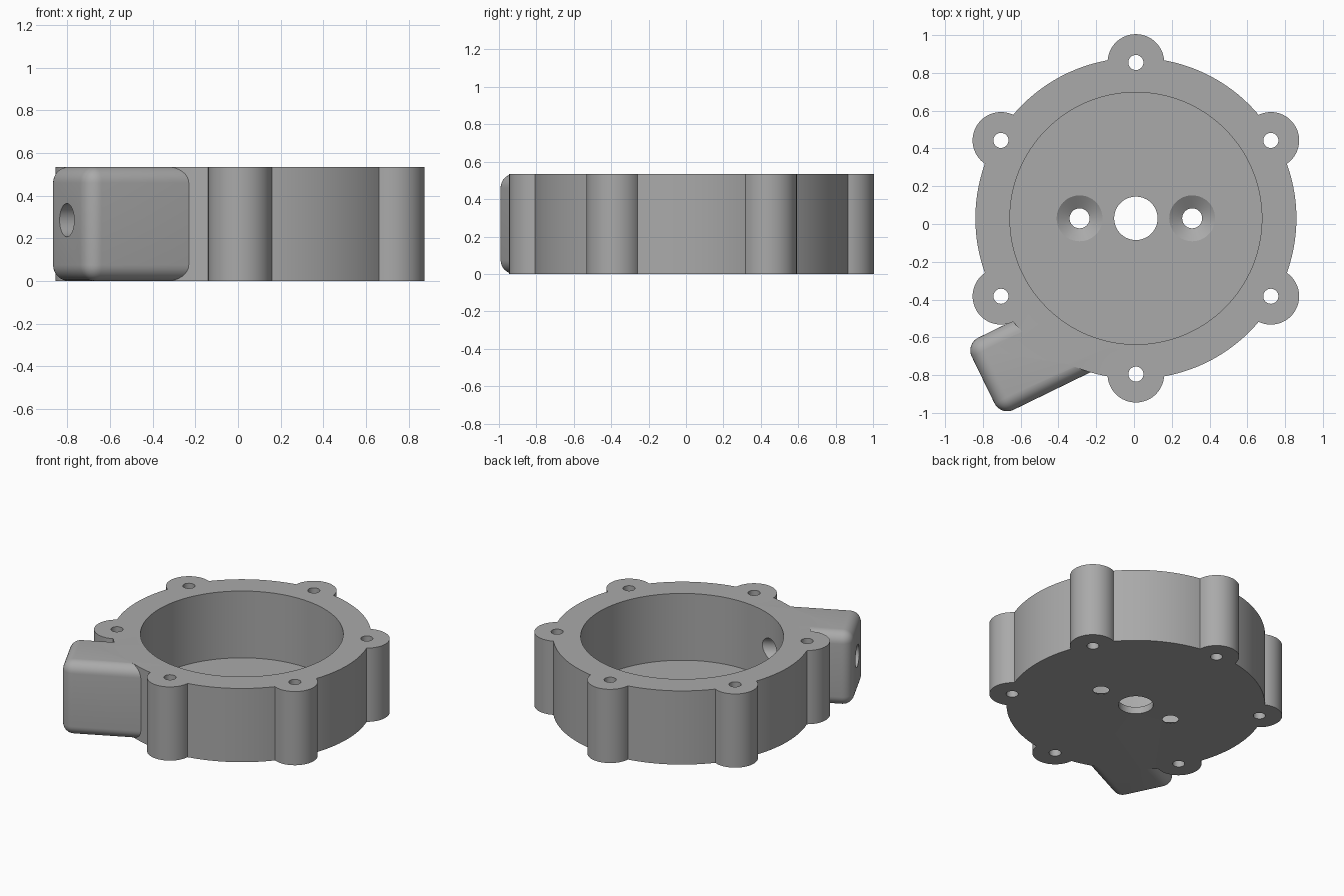
import bpy
import math
from mathutils import Matrix

cube = bpy.data.objects.get("Cube")
if cube:
    bpy.data.objects.remove(cube, do_unlink=True)

CX, CY, HEIGHT, FLOOR = 0.01, 0.03, 0.535, 0.05
TURN = math.radians(26)

grey = bpy.data.materials.new("plain grey")
grey.use_nodes = True
grey.diffuse_color = (0.4, 0.4, 0.4, 1)
grey.node_tree.nodes["Principled BSDF"].inputs["Base Color"].default_value = (0.4, 0.4, 0.4, 1)


def cone(name, x, y, z0, z1, r0, r1=None, sides=64):
    """Upright cylinder or cone between two heights."""
    bpy.ops.mesh.primitive_cone_add(vertices=sides, radius1=r0, radius2=r0 if r1 is None else r1,
                                    depth=z1 - z0, location=(x, y, (z0 + z1) / 2))
    ob = bpy.context.object
    ob.name = name
    ob.data.materials.append(grey)
    return ob


def combine(target, tool, operation):
    """Apply a boolean and drop the tool."""
    mod = target.modifiers.new("combine", "BOOLEAN")
    mod.operation, mod.solver, mod.object = operation, "EXACT", tool
    bpy.context.view_layer.objects.active = target
    bpy.ops.object.modifier_apply(modifier=mod.name)
    bpy.data.objects.remove(tool, do_unlink=True)


# Round housing with six screw lugs
housing = cone("pump_housing", CX, CY, 0, HEIGHT, 0.85, sides=128)
lugs = [(CX + 0.825 * math.cos(a), CY + 0.825 * math.sin(a))
        for a in (math.radians(30 + 60 * i) for i in range(6))]
for x, y in lugs:
    combine(housing, cone("lug", x, y, 0, HEIGHT, 0.15), "UNION")

# Rounded port block, set at an angle
spin = Matrix.Rotation(TURN, 4, "Z")
bpy.ops.mesh.primitive_cube_add(size=1)
block = bpy.context.object
block.data.materials.append(grey)
block.data.transform(Matrix.Diagonal((0.9, 0.425, HEIGHT, 1)))
bevel = block.modifiers.new("round", "BEVEL")
bevel.width, bevel.segments = 0.075, 8
bpy.ops.object.modifier_apply(modifier=bevel.name)
block.data.transform(spin @ Matrix.Translation((-0.63, -0.392, HEIGHT / 2)))
combine(housing, block, "UNION")

# Open chamber, screw holes, shaft hole and countersunk holes
combine(housing, cone("chamber", CX, CY, FLOOR, 1, 0.667, sides=128), "DIFFERENCE")
for x, y in lugs:
    combine(housing, cone("screw_hole", x, y, -0.1, 1, 0.04, sides=32), "DIFFERENCE")
combine(housing, cone("shaft_hole", CX, CY, -0.1, 0.3, 0.115), "DIFFERENCE")
for side in (-1, 1):
    x = CX + side * 0.298
    combine(housing, cone("bolt_hole", x, CY, -0.1, 0.3, 0.053, sides=32), "DIFFERENCE")
    combine(housing, cone("countersink", x, CY, 0.005, FLOOR + 0.001, 0.053, 0.123), "DIFFERENCE")

# Port bored from the block face into the chamber
port = cone("port_bore", 0, 0, -0.4, 0.4, 0.078, sides=48)
port.data.transform(spin @ Matrix.Translation((-0.8, -0.385, 0.285)) @ Matrix.Rotation(math.pi / 2, 4, "Y"))
combine(housing, port, "DIFFERENCE")

# Smooth curved walls, keep rims sharp
bpy.ops.object.select_all(action="DESELECT")
housing.select_set(True)
bpy.context.view_layer.objects.active = housing
bpy.ops.object.shade_smooth_by_angle(angle=math.radians(30))
